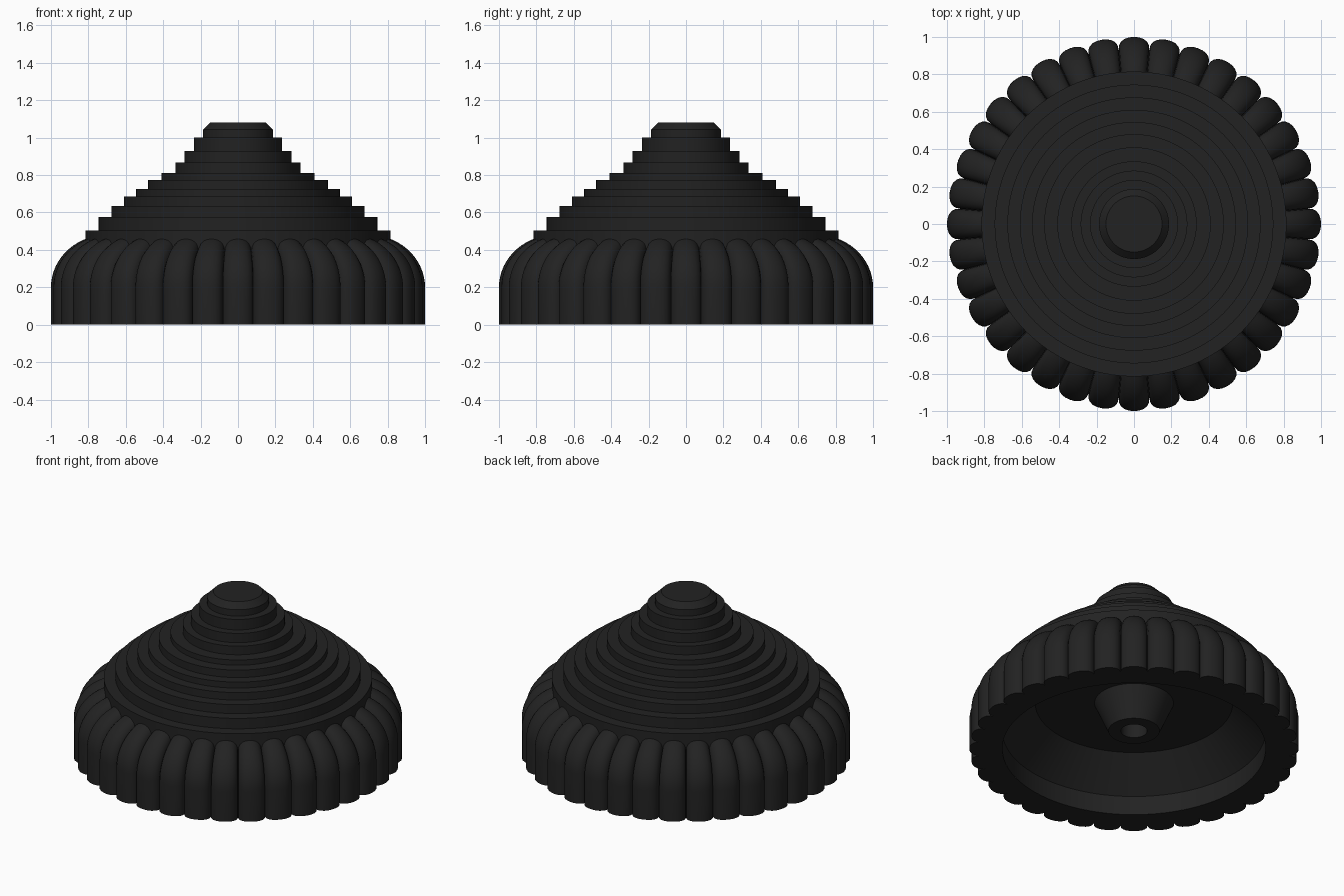
import bpy
import math

if "Cube" in bpy.data.objects:
    bpy.data.objects.remove(bpy.data.objects["Cube"])

RIBS = 36

black = bpy.data.materials.new("matte_black")
black.diffuse_color = (0.016, 0.016, 0.016, 1)
black.use_nodes = True
black.node_tree.nodes["Principled BSDF"].inputs["Base Color"].default_value = black.diffuse_color


def make_rings(name, angles, rings, sharp=30):
    """Skin closed rings; each ring is a list of (radius, z), one per angle.
    A ring of radius 0 becomes a single pole point."""
    verts, rows, faces = [], [], []
    n = len(angles)
    for ring in rings:
        start = len(verts)
        if ring[0][0] == 0:
            verts.append((0, 0, ring[0][1]))
            rows.append([start] * n)
        else:
            verts += [(r * math.cos(a), r * math.sin(a), z)
                      for a, (r, z) in zip(angles, ring)]
            rows.append(list(range(start, start + n)))
    for low, high in zip(rows, rows[1:]):
        for i in range(n):
            k = (i + 1) % n
            quad = [low[i], low[k], high[k], high[i]]
            faces.append(list(dict.fromkeys(quad)))
    mesh = bpy.data.meshes.new(name)
    mesh.from_pydata(verts, [], faces)
    mesh.materials.append(black)
    obj = bpy.data.objects.new(name, mesh)
    bpy.context.collection.objects.link(obj)
    bpy.ops.object.select_all(action='DESELECT')
    obj.select_set(True)
    bpy.context.view_layer.objects.active = obj
    bpy.ops.object.shade_smooth_by_angle(angle=math.radians(sharp))
    return obj


def revolve(name, profile, segments=128):
    angles = [2 * math.pi * i / segments for i in range(segments)]
    return make_rings(name, angles, [[p] * segments for p in profile])


# Ribbed grip: rounded ribs, upright below and curling in to the dome
angles, depths = [], []
for rib in range(RIBS):
    for k in range(-5, 5):
        u = math.sin(k * math.pi / 10)
        angles.append((rib + u / 2) * 2 * math.pi / RIBS)
        depths.append(0.065 * (1 - max(0, 1 - abs(u) ** 2.3) ** (1 / 2.3)))

grip = [[(0.8, 0)] * len(angles),
        [(1 - d, 0) for d in depths],
        [(1 - d, 0.2) for d in depths]]
STEPS = 12
for j in range(1, STEPS + 1):
    ring = []
    for d in depths:
        a, b = 0.3 - d, 0.28 - d
        t = math.acos(0.1 / a) * j / STEPS
        ring.append((0.7 + a * math.cos(t), 0.2 + b * math.sin(t)))
    grip.append(ring)
make_rings("ribbed_grip", angles, grip, 35)

# Stepped dome: (radius, top height) of each tier, chamfered at the top
tiers = [(0.815, 0.505), (0.745, 0.575), (0.677, 0.635), (0.61, 0.685),
         (0.545, 0.725), (0.48, 0.775), (0.41, 0.81), (0.335, 0.868),
         (0.285, 0.93), (0.235, 1.0), (0.187, 1.043)]
profile, base = [], 0.36
for radius, top in tiers:
    profile += [(radius, base), (radius, top)]
    base = top
profile += [(0.15, 1.08), (0, 1.08)]
revolve("stepped_dome", profile)

# Hollow underside with a tapered shaft boss and its bore
revolve("underside_cavity", [
    (0, 0.28), (0.08, 0.28), (0.08, 0.125), (0.155, 0.125),
    (0.24, 0.32), (0.6, 0.32), (0.8, 0.127), (0.8, 0)])
